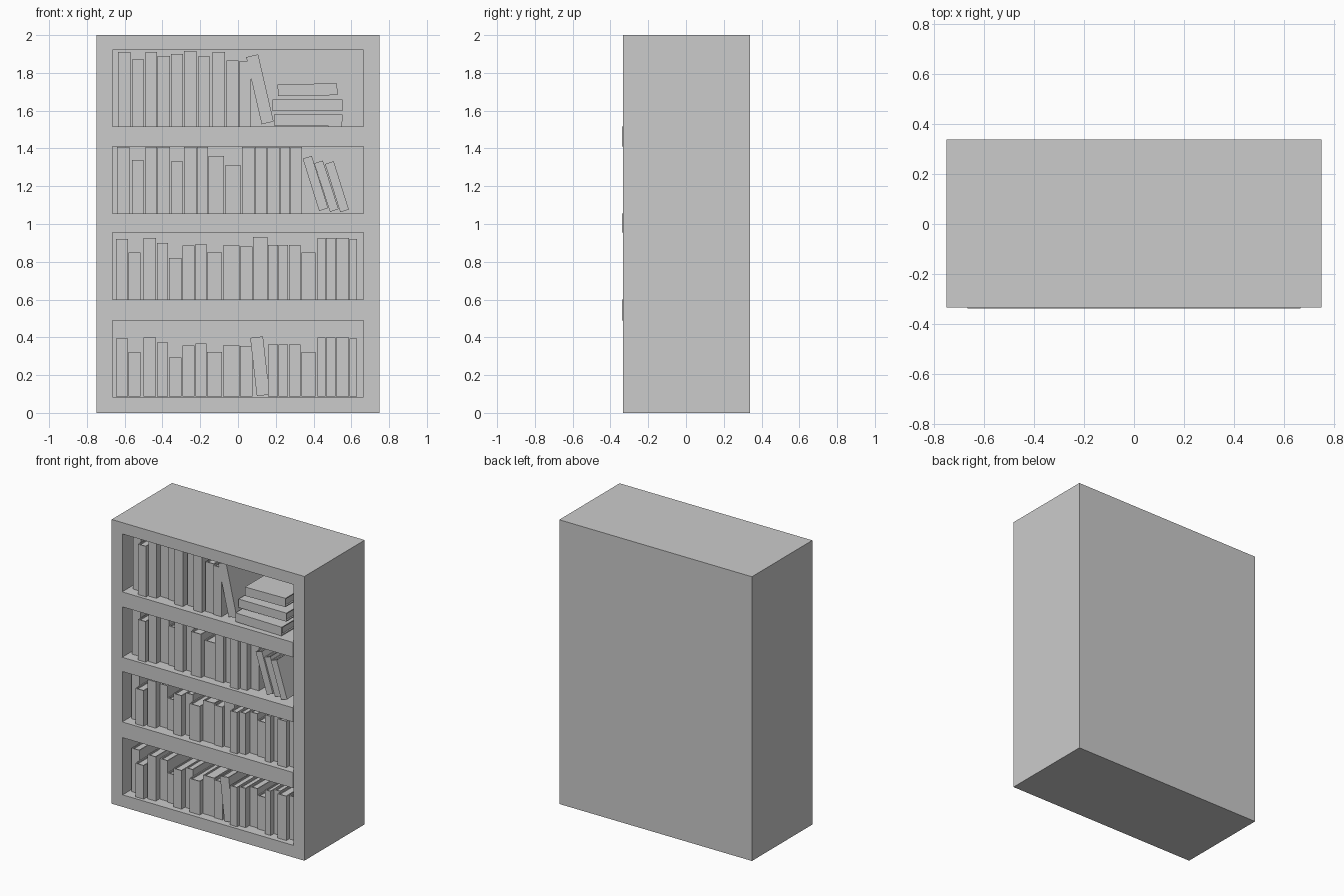
import bpy, bmesh, math
from mathutils import Matrix, Vector

if "Cube" in bpy.data.objects:
    bpy.data.objects.remove(bpy.data.objects["Cube"])

FRONT, BACK = -0.333, 0.338
OPEN_X = 0.665
OPENINGS = [(0.085, 0.49), (0.60, 0.955), (1.055, 1.41), (1.515, 1.92)]
CAVITY_BACK = 0.26


def add_box(bm, lo, hi):
    lo, hi = Vector(lo), Vector(hi)
    size = hi - lo
    m = Matrix.Translation((lo + hi) / 2) @ Matrix.Diagonal((*size, 1))
    bmesh.ops.create_cube(bm, size=1, matrix=m)


def finish(bm, name):
    me = bpy.data.meshes.new(name)
    bmesh.ops.recalc_face_normals(bm, faces=bm.faces)
    bm.to_mesh(me)
    bm.free()
    ob = bpy.data.objects.new(name, me)
    bpy.context.collection.objects.link(ob)
    return ob


def book(name, cx, cz, width, height, setback, tilt=0, depth=0.42):
    """Cover with a U-shaped cross-section round an inset page block."""
    bm = bmesh.new()
    w, t, h = width / 2, 0.007, height / 2
    prof = [(-w, depth), (-w, 0), (w, 0), (w, depth),
            (w - t, depth), (w - t, t), (-w + t, t), (-w + t, depth)]
    face = bm.faces.new([bm.verts.new((x, y, -h)) for x, y in prof])
    ext = bmesh.ops.extrude_face_region(bm, geom=[face])
    verts = [v for v in ext["geom"] if isinstance(v, bmesh.types.BMVert)]
    bmesh.ops.translate(bm, verts=verts, vec=(0, 0, 2 * h))
    add_box(bm, (-w + t, t, -h + 0.01), (w - t, depth - 0.01, h - 0.01))
    ob = finish(bm, name)
    ob.location = (cx, FRONT + setback, cz)
    ob.rotation_euler.y = math.radians(tilt)
    return ob


# case body with four openings cut in the front
bm = bmesh.new()
add_box(bm, (-0.75, FRONT, 0), (0.75, BACK, 2))
case = finish(bm, "bookcase_body")
bm = bmesh.new()
for z0, z1 in OPENINGS:
    add_box(bm, (-OPEN_X, FRONT - 0.2, z0), (OPEN_X, CAVITY_BACK, z1))
cutter = finish(bm, "opening_cutter")
cutter.hide_render = True
mod = case.modifiers.new("openings", 'BOOLEAN')
mod.operation, mod.solver, mod.object = 'DIFFERENCE', 'EXACT', cutter
bpy.context.view_layer.objects.active = case
bpy.ops.object.modifier_apply(modifier=mod.name)
bpy.data.objects.remove(cutter)

# shelves, slightly proud of the frame
for i in range(3):
    bm = bmesh.new()
    add_box(bm, (-OPEN_X, -0.338, OPENINGS[i][1]), (OPEN_X, CAVITY_BACK, OPENINGS[i + 1][0]))
    finish(bm, f"shelf_{i + 1}")

# upright books: (left, right, top)
TOP_ROW = [(-.635, -.57, 1.91), (-.56, -.497, 1.87), (-.49, -.43, 1.91), (-.425, -.36, 1.89),
           (-.355, -.29, 1.90), (-.285, -.22, 1.915), (-.21, -.15, 1.89), (-.135, -.07, 1.91),
           (-.06, .003, 1.865), (.006, .07, 1.86)]
FULL = 1.408
SECOND_ROW = [(-.64, -.575, FULL), (-.56, -.5, 1.34), (-.49, -.43, FULL), (-.425, -.36, FULL),
              (-.355, -.29, 1.33), (-.285, -.22, FULL), (-.218, -.16, FULL), (-.155, -.075, 1.36),
              (-.07, .015, 1.31), (.02, .087, FULL), (.09, .15, FULL), (.155, .22, FULL),
              (.225, .275, FULL), (.278, .34, FULL)]
LOW_ROW = [(-.645, -.583, .92), (-.58, -.515, .85), (-.5, -.435, .925), (-.43, -.37, .9),
           (-.365, -.3, .82), (-.295, -.23, .885), (-.225, -.168, .895), (-.165, -.085, .85),
           (-.08, .007, .885), (.01, .077, .88), (.08, .155, .93), (.158, .212, .89),
           (.215, .265, .89), (.27, .33, .89), (.335, .41, .85), (.42, .463, .925),
           (.466, .515, .925), (.52, .588, .925), (.591, .63, .92)]
SETBACKS = [.07, .02, .04, .08, .07, .035, .07, .03, .06, .05]


def row(label, books, floor, shift=0, skip=None):
    for i, (x0, x1, top) in enumerate(books):
        if i != skip:
            h = top + shift - floor
            book(f"{label}_book_{i + 1}", (x0 + x1) / 2, floor + h / 2, x1 - x0, h,
                 SETBACKS[i % len(SETBACKS)])


row("top_row", TOP_ROW, 1.515)
row("second_row", SECOND_ROW, 1.055)
row("third_row", LOW_ROW, 0.60)
row("bottom_row", LOW_ROW, 0.087, shift=-0.527, skip=10)

# leaning books
LEANING = [(.116, 1.713, .065, .365, .05, -13), (.41, 1.215, .05, .29, .04, -17.4),
           (.468, 1.2, .048, .27, .05, -18), (.524, 1.197, .048, .268, .04, -17.5),
           (.116, .247, .068, .31, .04, -6.5)]
for i, (x, z, w, h, s, tilt) in enumerate(LEANING):
    book(f"leaning_book_{i + 1}", x, z, w, h, s, tilt)

# books lying in a stack
STACK = [(.372, 1.55, .062, .36, .03, 90.8, .3), (.368, 1.629, .06, .372, .08, 90, .26),
         (.368, 1.711, .062, .315, .11, 89.2, .22)]
for i, (x, z, w, h, s, tilt, d) in enumerate(STACK):
    book(f"stacked_book_{i + 1}", x, z, w, h, s, tilt, d)
